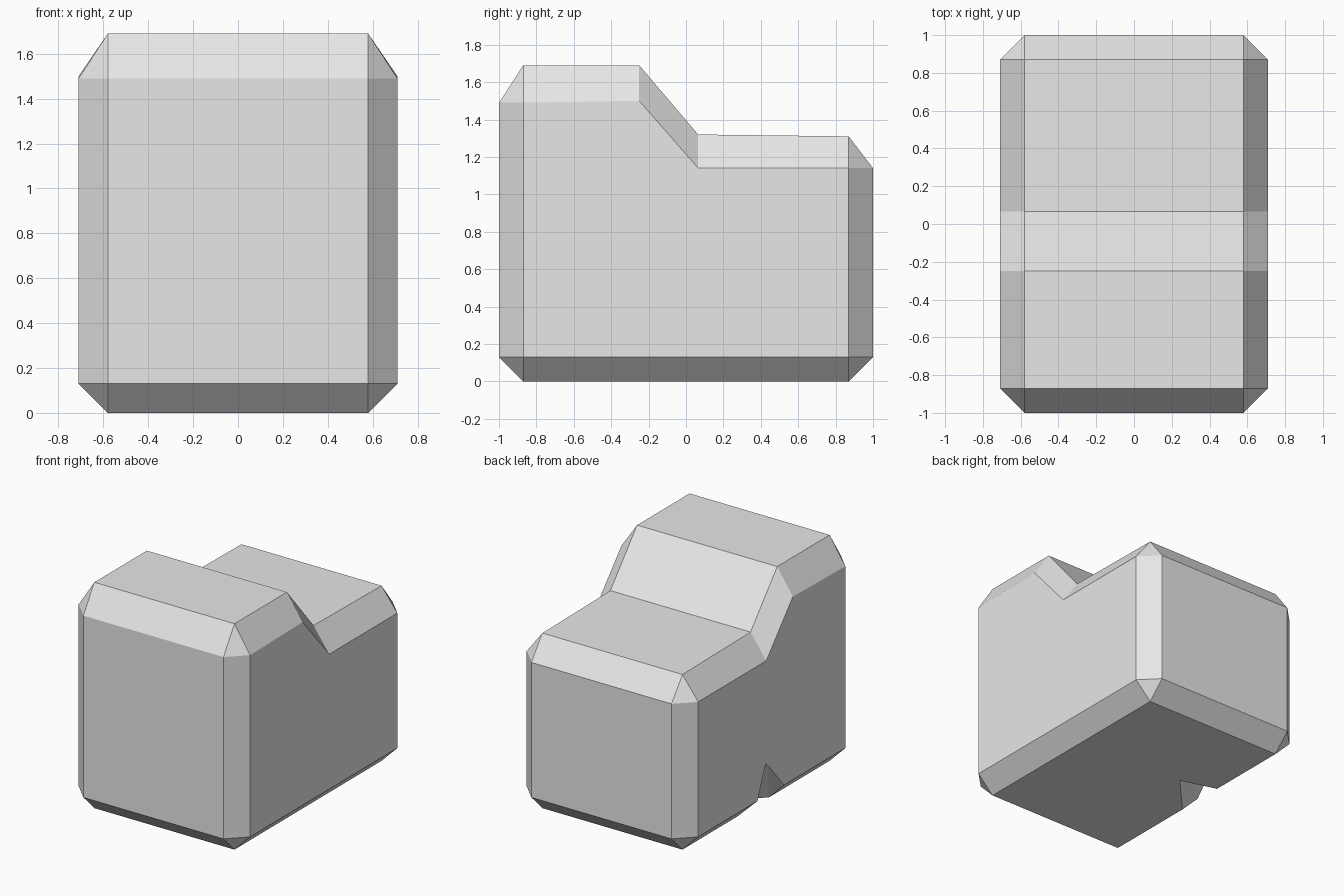
import bpy
import bmesh

cube = bpy.data.objects.get("Cube")
if cube:
    bpy.data.objects.remove(cube, do_unlink=True)

grey = bpy.data.materials.new("light_grey")
grey.use_nodes = True
grey.diffuse_color = (0.8, 0.8, 0.8, 1)
grey.node_tree.nodes["Principled BSDF"].inputs["Base Color"].default_value = (0.8, 0.8, 0.8, 1)


def finish(name, bm):
    bmesh.ops.recalc_face_normals(bm, faces=bm.faces)
    mesh = bpy.data.meshes.new(name)
    bm.to_mesh(mesh)
    bm.free()
    mesh.materials.append(grey)
    obj = bpy.data.objects.new(name, mesh)
    bpy.context.collection.objects.link(obj)
    return obj


# Stepped body: side profile (y, side height, ridge height), chamfered all round
PROFILE = [(-0.87, 0.13, 0), (0.87, 0.13, 0), (0.87, 1.14, 1.31),
           (0.065, 1.14, 1.32), (-0.25, 1.5, 1.69), (-0.87, 1.49, 1.69)]
SIDE, RIDGE = 0.71, 0.58
ENDS = {0: -1, 1: 1, 2: 1, 5: -1}

bm = bmesh.new()
side, ridge, end = {}, {}, {}
for s in (-1, 1):
    for i, (y, low, high) in enumerate(PROFILE):
        side[s, i] = bm.verts.new((s * SIDE, y, low))
        ridge[s, i] = bm.verts.new((s * RIDGE, y, high))
        if i in ENDS:
            end[s, i] = bm.verts.new((s * RIDGE, ENDS[i], low))

# Left and right faces with their chamfers and corner triangles
for s in (-1, 1):
    bm.faces.new([side[s, i] for i in range(len(PROFILE))])
    for i, j in ((0, 1), (2, 3), (3, 4), (4, 5)):
        bm.faces.new((side[s, i], side[s, j], ridge[s, j], ridge[s, i]))
    for i, j in ((1, 2), (5, 0)):
        bm.faces.new((side[s, i], side[s, j], end[s, j], end[s, i]))
    for i in ENDS:
        bm.faces.new((side[s, i], ridge[s, i], end[s, i]))


# Strips spanning the width: bottom, top, step, front, back and end chamfers
def span(a, i, b, j):
    bm.faces.new((a[-1, i], a[1, i], b[1, j], b[-1, j]))


for i, j in ((0, 1), (2, 3), (3, 4), (4, 5)):
    span(ridge, i, ridge, j)
for i, j in ((1, 2), (5, 0)):
    span(end, i, end, j)
for i in ENDS:
    span(ridge, i, end, i)
body = finish("stepped_body", bm)

# Small pointed notch in the lower edge of one side
bm = bmesh.new()
for y, z in ((0.23, -0.02), (-0.165, -0.02), (-0.16, 0.13), (0.065, 0.39)):
    bm.verts.new((-0.73, y, z))
for x, y, z in ((-0.56, 0.23, -0.02), (-0.57, -0.165, -0.02), (-0.28, 0.15, -0.02)):
    bm.verts.new((x, y, z))
bmesh.ops.convex_hull(bm, input=bm.verts)
cutter = finish("notch_cutter", bm)
cutter.hide_render = True
cutter.hide_set(True)

cut = body.modifiers.new("notch", "BOOLEAN")
cut.operation = "DIFFERENCE"
cut.solver = "EXACT"
cut.object = cutter
